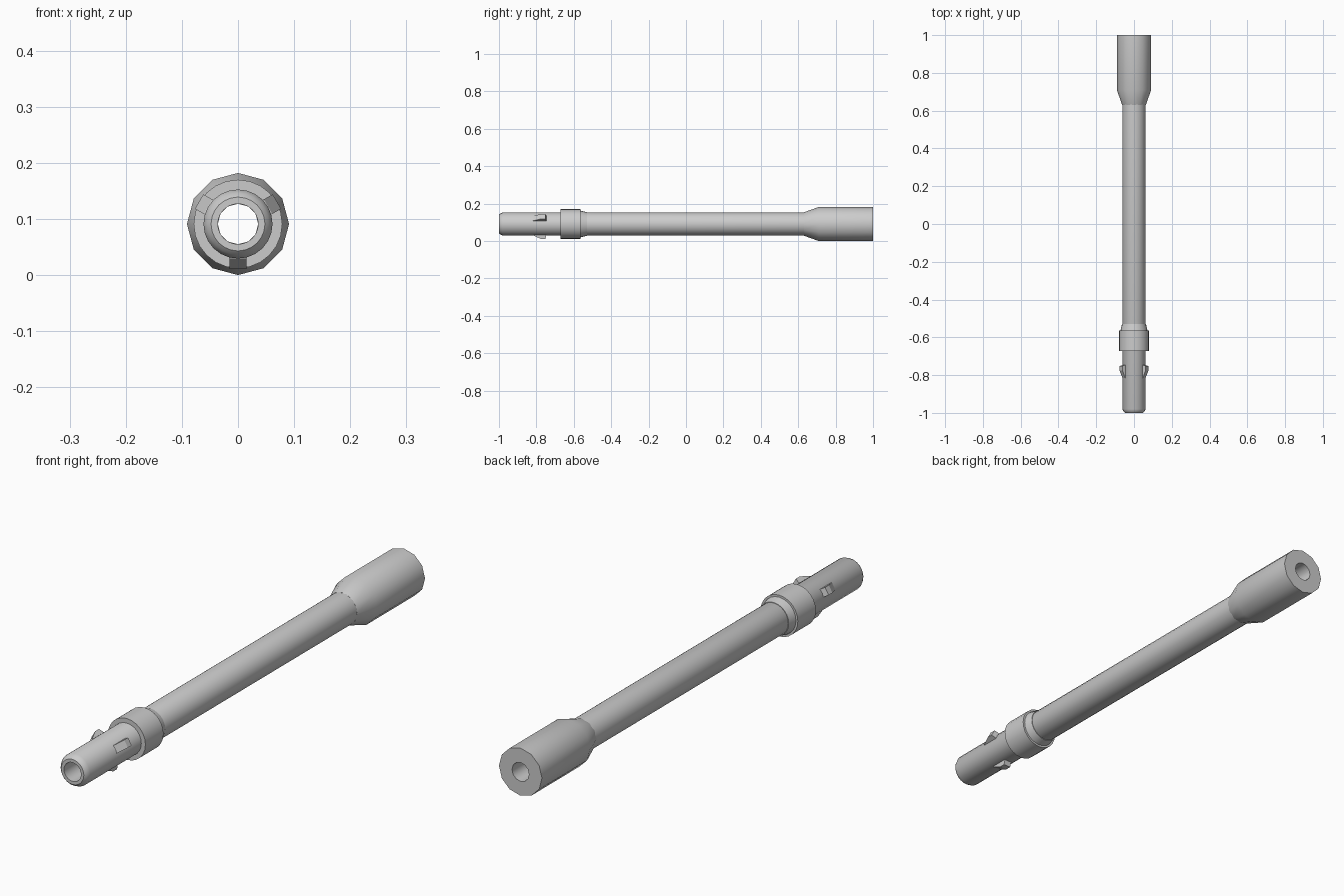
import bpy
import math

if "Cube" in bpy.data.objects:
    bpy.data.objects.remove(bpy.data.objects["Cube"])

AXIS_Z = 0.091   # height of the tube's centre line
BORE = 0.036


def make_object(name, verts, faces, smooth=True):
    mesh = bpy.data.meshes.new(name)
    mesh.from_pydata(verts, [], faces)
    mesh.update()
    obj = bpy.data.objects.new(name, mesh)
    bpy.context.collection.objects.link(obj)
    bpy.ops.object.select_all(action='DESELECT')
    obj.select_set(True)
    bpy.context.view_layer.objects.active = obj
    # consistent outward normals
    bpy.ops.object.mode_set(mode='EDIT')
    bpy.ops.mesh.select_all(action='SELECT')
    bpy.ops.mesh.normals_make_consistent(inside=False)
    bpy.ops.object.mode_set(mode='OBJECT')
    if smooth:
        bpy.ops.object.shade_smooth_by_angle(angle=math.radians(40))
    return obj


def lathe(name, profile, sides):
    """Spin a closed (y, radius) profile around the tube axis."""
    verts, faces, n = [], [], len(profile)
    for i in range(sides):
        a = math.tau * i / sides
        verts += [(r * math.cos(a), y, AXIS_Z + r * math.sin(a)) for y, r in profile]
    for i in range(sides):
        j = (i + 1) % sides
        for k in range(n):
            m = (k + 1) % n
            faces.append((i * n + k, i * n + m, j * n + m, j * n + k))
    return make_object(name, verts, faces)


def lug(name, angle, profile, width):
    """Extrude a (y, radius) side profile across the tube, pointing outward at angle."""
    n = len(profile)
    c, s = math.cos(angle), math.sin(angle)
    verts = [(r * c - w * s, y, AXIS_Z + r * s + w * c)
             for w in (-width / 2, width / 2) for y, r in profile]
    faces = [tuple(range(n)), tuple(range(2 * n - 1, n - 1, -1))]
    faces += [(k, (k + 1) % n, n + (k + 1) % n, n + k) for k in range(n)]
    return make_object(name, verts, faces, smooth=False)


# Long hollow shaft with a rounded nose
lathe("shaft", [(0.64, BORE), (-1.0, BORE), (-1.0, 0.048), (-0.993, 0.055),
                (-0.98, 0.0615), (0.64, 0.0615)], 24)

# Twelve-sided socket at the back
lathe("socket", [(0.63, BORE), (0.63, 0.0625), (0.71, 0.091),
                 (1.0, 0.091), (1.0, BORE)], 12)

# Locking collar with a tapered rear step
lathe("collar", [(-0.672, 0.06), (-0.672, 0.079), (-0.563, 0.079),
                 (-0.563, 0.071), (-0.53, 0.0635), (-0.53, 0.06)], 24)

# Three wedge lugs around the nose
wedge = [(-0.82, 0.055), (-0.815, 0.062), (-0.775, 0.08), (-0.752, 0.08), (-0.745, 0.055)]
for i, degrees in enumerate((30, 150, 270)):
    lug(f"locking_lug_{i + 1}", math.radians(degrees), wedge, 0.03)
